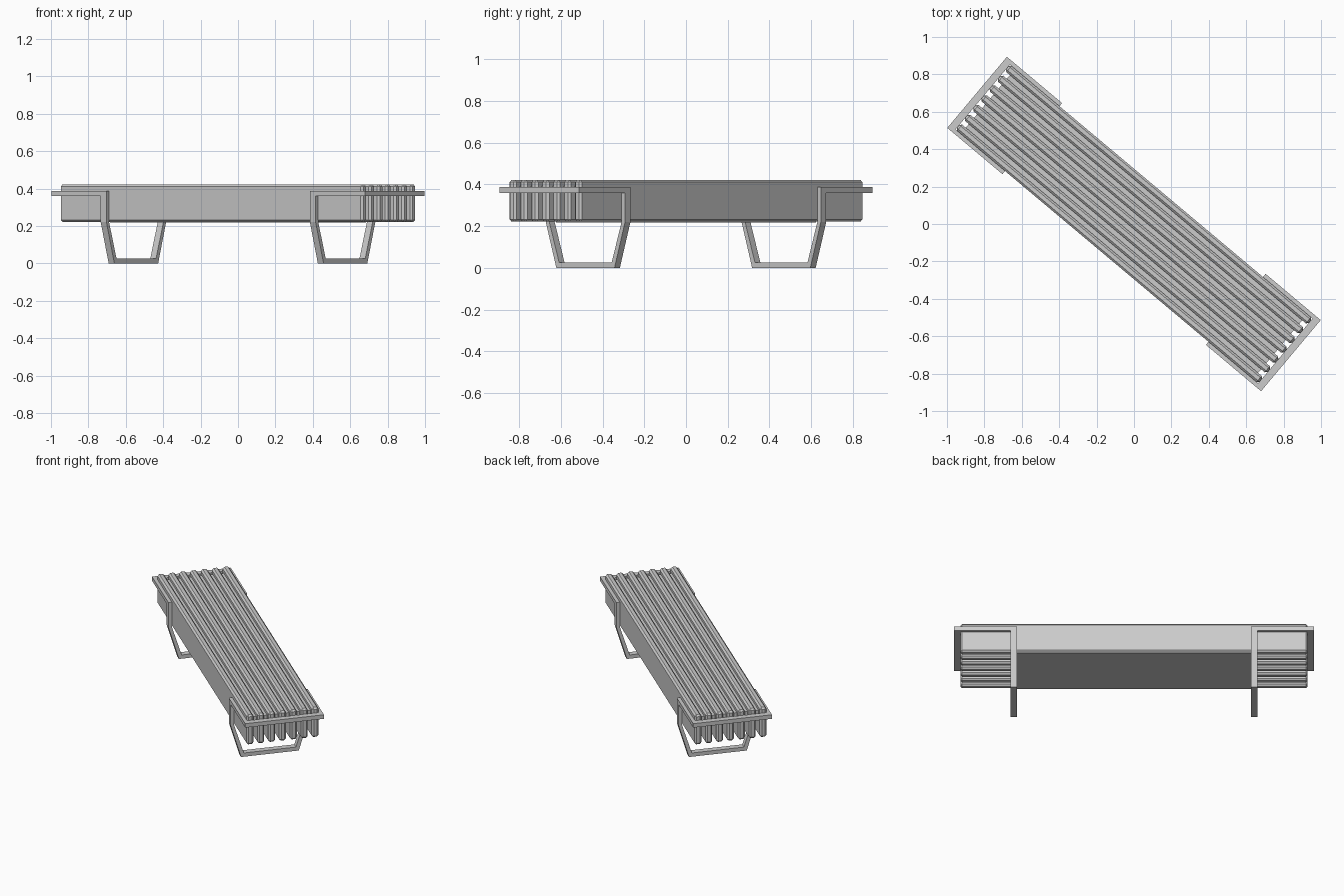
import bpy, bmesh, math
from mathutils import Matrix

if "Cube" in bpy.data.objects:
    bpy.data.objects.remove(bpy.data.objects["Cube"])

TURN = Matrix.Rotation(math.radians(-40), 4, 'Z')  # bench lies diagonally
HALF_W = 0.226
PITCH, SLAT_W = 0.0683, 0.043


def finish(name, bm):
    bmesh.ops.recalc_face_normals(bm, faces=bm.faces)
    me = bpy.data.meshes.new(name)
    bm.to_mesh(me)
    bm.free()
    ob = bpy.data.objects.new(name, me)
    ob.matrix_world = TURN
    bpy.context.collection.objects.link(ob)
    return ob


def box(name, x, y, z, bevel=0):
    """Box from (min, max) ranges, optionally chamfered."""
    bm = bmesh.new()
    size = Matrix.Diagonal((x[1] - x[0], y[1] - y[0], z[1] - z[0], 1))
    centre = Matrix.Translation((sum(x) / 2, sum(y) / 2, sum(z) / 2))
    bmesh.ops.create_cube(bm, size=1, matrix=centre @ size)
    if bevel:
        bmesh.ops.bevel(bm, geom=bm.edges[:], offset=bevel, segments=1, affect='EDGES')
    return finish(name, bm)


def prism(name, points, push):
    """Flat outline extruded along a vector."""
    bm = bmesh.new()
    face = bm.faces.new([bm.verts.new(p) for p in points])
    ext = bmesh.ops.extrude_face_region(bm, geom=[face], use_keep_orig=True)
    bmesh.ops.translate(bm, vec=push, verts=[g for g in ext['geom'] if isinstance(g, bmesh.types.BMVert)])
    return finish(name, bm)


# Seat slats
for i in range(7):
    y = (i - 3) * PITCH
    box(f"seat_slat_{i + 1}", (-1.056, 1.056), (y - SLAT_W / 2, y + SLAT_W / 2), (0.222, 0.422), 0.011)

# Recessed spacers between the slats
for i in range(6):
    y = (i - 2.5) * PITCH
    box(f"slat_spacer_{i + 1}", (-1.02, 1.02), (y - 0.0135, y + 0.0135), (0.365, 0.392))

# Board closing the underside between the legs
box("underside_board", (-0.71, 0.71), (-HALF_W + 0.008, HALF_W - 0.008), (0.218, 0.24))

# Half outlines, mirrored across the bench width
leg_outer = [(-0.248, 0.36), (-0.248, 0.22), (-0.182, 0)]
leg_inner = [(-0.226, 0.36), (-0.226, 0.22), (-0.164, 0.025)]
band_outer = [(0.71, -0.248), (1.095, -0.248)]
band_inner = [(0.71, -0.226), (1.056, -0.226)]


def u_outline(outer, inner, axis):
    def flip(p):
        return (-p[0], p[1]) if axis == 0 else (p[0], -p[1])
    return (outer + [flip(p) for p in reversed(outer)]
            + [flip(p) for p in inner] + list(reversed(inner)))


for side, s in (("left", -1), ("right", 1)):
    # Leg hoop
    prism(f"{side}_leg", [(s * 0.71, y, z) for y, z in u_outline(leg_outer, leg_inner, 0)],
          (s * 0.04, 0, 0))
    # Band wrapping round the seat end
    prism(f"{side}_end_band", [(s * x, y, 0.36) for x, y in u_outline(band_outer, band_inner, 1)],
          (0, 0, 0.027))
